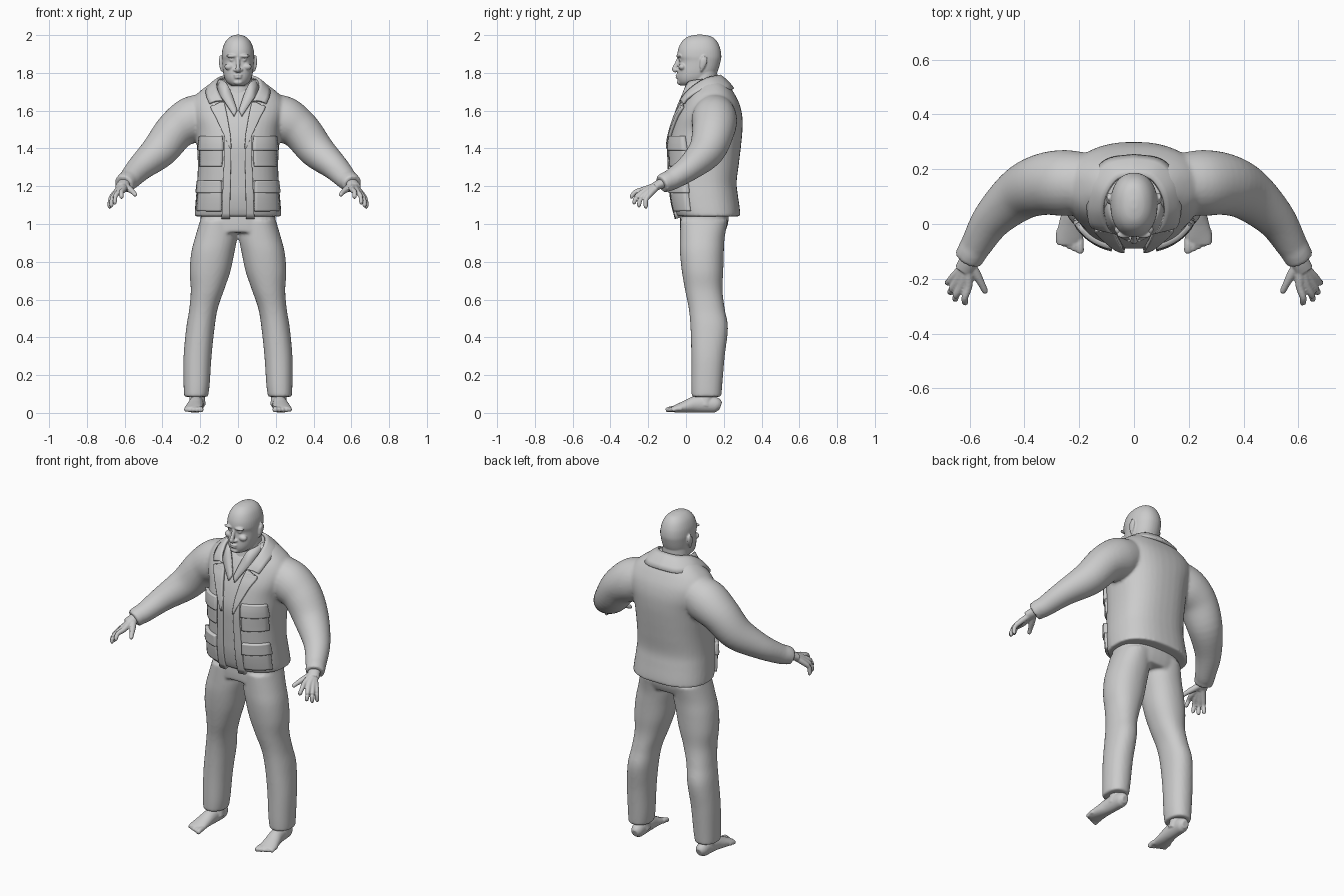
import bpy, bmesh, math
from mathutils import Vector

mat = bpy.data.materials.new("plain_grey")
mat.diffuse_color = (0.6, 0.6, 0.6, 1)


def spline(keys, n=5):
    """Smooth interpolation through rows of numbers."""
    out = []
    for i in range(len(keys) - 1):
        p0, p1, p2, p3 = (keys[max(0, min(len(keys) - 1, i + k))] for k in (-1, 0, 1, 2))
        for s in range(n):
            t = s / n
            out.append([0.5 * (2 * b + (c - a) * t + (2 * a - 5 * b + 4 * c - d) * t * t
                        + (3 * b - a - 3 * c + d) * t ** 3) for a, b, c, d in zip(p0, p1, p2, p3)])
    return out + [list(keys[-1])]


def loft(bm, rings):
    vs = [[bm.verts.new(p) for p in r] for r in rings]
    n = len(vs[0])
    for a, b in zip(vs, vs[1:]):
        for i in range(n):
            bm.faces.new((a[i], a[(i + 1) % n], b[(i + 1) % n], b[i]))
    bm.faces.new(vs[0][::-1])
    bm.faces.new(vs[-1])


def stack(bm, keys, power=2.2, side=1, seg=40):
    """Level rings: z, centre x, half width, front y, back y."""
    def se(v):
        return math.copysign(abs(v) ** (2 / power), v)
    rings = []
    for z, cx, hw, yf, yb in spline(keys):
        ang = [2 * math.pi * i / seg for i in range(seg)]
        rings.append([(side * cx + hw * se(math.cos(a)),
                       (yf + yb) / 2 + (yb - yf) / 2 * se(math.sin(a)), z) for a in ang])
    loft(bm, rings)


def tube(bm, keys, side=1, seg=20):
    """Rings along a path: x, y, z, sideways radius, upright radius."""
    ks = spline(keys)
    pts = [Vector((side * k[0], k[1], k[2])) for k in ks]
    rings = []
    for i, k in enumerate(ks):
        t = (pts[min(i + 1, len(pts) - 1)] - pts[max(i - 1, 0)]).normalized()
        ref = Vector((0, 0, 1)) if abs(t.z) < 0.9 else Vector((0, 1, 0))
        u = ref.cross(t).normalized()
        v = t.cross(u)
        rings.append([pts[i] + u * k[3] * math.cos(a) + v * k[4] * math.sin(a)
                      for a in (2 * math.pi * j / seg for j in range(seg))])
    loft(bm, rings)


def ball(bm, c, r):
    res = bmesh.ops.create_uvsphere(bm, u_segments=20, v_segments=12, radius=1)
    for v in res["verts"]:
        v.co = Vector((v.co.x * r[0] + c[0], v.co.y * r[1] + c[1], v.co.z * r[2] + c[2]))


def finish(name, bm, voxel=0, smooth=3):
    bmesh.ops.recalc_face_normals(bm, faces=bm.faces)
    me = bpy.data.meshes.new(name)
    bm.to_mesh(me)
    bm.free()
    me.materials.append(mat)
    for p in me.polygons:
        p.use_smooth = True
    ob = bpy.data.objects.new(name, me)
    bpy.context.collection.objects.link(ob)
    if voxel:
        m = ob.modifiers.new("blend", "REMESH")
        m.mode, m.voxel_size, m.use_smooth_shade = "VOXEL", voxel, True
        m = ob.modifiers.new("soften", "SMOOTH")
        m.factor, m.iterations = 0.5, smooth
    return ob


# Jacket body and sleeves
JACKET = [(1.04, 0, .23, -.05, .288), (1.08, 0, .228, -.065, .285), (1.15, 0, .222, -.078, .275),
          (1.22, 0, .216, -.083, .268), (1.32, 0, .213, -.088, .28), (1.42, 0, .218, -.09, .292),
          (1.50, 0, .225, -.075, .299), (1.57, 0, .245, -.052, .298), (1.63, 0, .25, -.022, .285),
          (1.68, 0, .225, .005, .262), (1.72, 0, .18, .035, .237), (1.75, 0, .135, .055, .21),
          (1.765, 0, .1, .07, .19)]
bm = bmesh.new()
stack(bm, JACKET, 2.4)
for s in (1, -1):
    tube(bm, [(.13, .15, 1.6, .1, .1), (.24, .15, 1.555, .12, .122), (.33, .145, 1.495, .113, .107),
              (.415, .11, 1.39, .098, .095), (.515, .02, 1.3, .074, .07), (.575, -.075, 1.236, .058, .056),
              (.59, -.1, 1.226, .055, .053), (.606, -.13, 1.21, .053, .05)], s, 28)
finish("jacket", bm, .009, 5)

# Front surface of the jacket, used to lay flaps and lapels on it
ROWS = spline(JACKET, 12)


def front(x, z):
    _, _, hw, yf, yb = min(ROWS, key=lambda r: abs(r[0] - z))
    return (yf + yb) / 2 - (yb - yf) / 2 * max(0, 1 - abs(x / hw) ** 2.4) ** (1 / 2.4)


def sheet(name, grid, thick):
    bm = bmesh.new()
    vs = [[bm.verts.new(p) for p in r] for r in grid]
    for a, b in zip(vs, vs[1:]):
        for i in range(len(a) - 1):
            bm.faces.new((a[i], a[i + 1], b[i + 1], b[i]))
    ob = finish(name, bm)
    m = ob.modifiers.new("pair", "MIRROR")
    m.use_clip = True
    m = ob.modifiers.new("thickness", "SOLIDIFY")
    m.thickness, m.offset = thick, 0
    with bpy.context.temp_override(object=ob, active_object=ob, selected_objects=[ob],
                                   selected_editable_objects=[ob]):
        bpy.ops.object.shade_smooth_by_angle(angle=math.radians(40))


def plate(name, rows, thick, lift=.0):
    grid = []
    for z, x0, x1 in spline(rows, 4):
        xs = [x0 + (x1 - x0) * i / 8 for i in range(9)]
        grid.append([(x, front(x, z) - lift, z) for x in xs])
    sheet(name, grid, thick)


# Pockets with flaps, front edges and lapels
plate("chest_pocket", [(1.40, .082, .196), (1.35, .082, .198), (1.305, .084, .198)], .02)
plate("chest_flap", [(1.465, .08, .194), (1.43, .078, .198), (1.39, .078, .2)], .034)
plate("hip_pocket", [(1.18, .088, .204), (1.12, .086, .208), (1.07, .086, .21)], .026)
plate("hip_flap", [(1.23, .086, .2), (1.2, .084, .204), (1.165, .084, .207)], .042)
plate("front_edge", [(1.03, .042, .085), (1.2, .04, .078), (1.38, .036, .07), (1.48, .04, .07)], .022)
plate("lapel", [(1.40, .034, .042), (1.48, .042, .078), (1.56, .055, .115), (1.615, .066, .143),
                (1.63, .07, .115), (1.645, .074, .088)], .018, .008)

# Turned-down jacket collar and shirt collar
inner = [(0, .178, 1.785), (.06, .165, 1.782), (.1, .11, 1.77), (.112, .05, 1.735), (.1, .0, 1.69), (.078, -.03, 1.65)]
outer = [(0, .25, 1.715), (.1, .232, 1.712), (.16, .16, 1.715), (.168, .07, 1.70), (.162, .01, 1.665), (.15, -.012, 1.637)]
grid = []
for a, b in zip(spline(inner), spline(outer)):
    a, b = Vector(a), Vector(b)
    mid = (a + b) / 2 + Vector((0, 0, .014))
    grid.append([a.lerp(mid, t).lerp(mid.lerp(b, t), t) for t in (0, .25, .5, .75, 1)])
sheet("jacket_collar", grid, .014)
top = [(.085, .11, 1.765), (.082, .05, 1.76), (.06, .01, 1.745), (.035, -.01, 1.69), (.004, -.045, 1.6)]
low = [(.105, .11, 1.735), (.105, .04, 1.715), (.09, -.012, 1.675), (.066, -.035, 1.64), (.02, -.06, 1.57)]
sheet("shirt_collar", [[Vector(a).lerp(Vector(b), t) for t in (0, .5, 1)]
                       for a, b in zip(spline(top), spline(low))], .012)

# Trousers
bm = bmesh.new()
stack(bm, [(1.12, 0, .195, -.03, .215), (1.05, 0, .197, -.03, .225), (1.0, 0, .2, -.032, .222),
           (.955, 0, .205, -.03, .205)], 2.5)
for s in (1, -1):
    stack(bm, [(1.02, .105, .095, -.03, .222), (.93, .116, .111, -.032, .205), (.85, .133, .114, -.032, .2),
               (.75, .148, .108, -.022, .197), (.65, .162, .088, -.005, .193), (.55, .183, .075, .015, .205),
               (.45, .199, .075, .024, .222), (.3, .214, .074, .028, .205), (.15, .219, .069, .028, .192),
               (.085, .222, .063, .03, .187)], 2.2, s)
finish("trousers", bm, .009, 4)

# Head with neck and face
bm = bmesh.new()
stack(bm, [(2.002, 0, .012, .055, .09), (1.992, 0, .04, .012, .135), (1.968, 0, .065, -.02, .163),
           (1.93, 0, .081, -.04, .181), (1.89, 0, .086, -.046, .187), (1.86, 0, .084, -.038, .183),
           (1.81, 0, .08, -.044, .168), (1.775, 0, .072, -.046, .145), (1.75, 0, .058, -.04, .115),
           (1.733, 0, .035, -.03, .08)], 2.2)
stack(bm, [(1.57, 0, .085, -.03, .18), (1.66, 0, .084, .005, .175), (1.73, 0, .078, .022, .168),
           (1.82, 0, .072, .03, .165)], 2)
tube(bm, [(0, -.036, 1.878, .009, .01), (0, -.05, 1.845, .011, .012), (0, -.062, 1.82, .013, .013),
          (0, -.05, 1.806, .014, .008)])
ball(bm, (0, -.046, 1.788), (.024, .01, .006))
ball(bm, (0, -.045, 1.776), (.021, .011, .006))
ball(bm, (0, -.034, 1.75), (.025, .014, .013))
for s in (1, -1):
    ball(bm, (s * .034, -.038, 1.889), (.03, .014, .009))
    ball(bm, (s * .031, -.028, 1.868), (.014, .011, .008))
    ball(bm, (s * .046, -.02, 1.832), (.026, .02, .018))
    ball(bm, (s * .015, -.044, 1.815), (.01, .012, .008))
    tube(bm, [(.078, .08, 1.81, .007, .007), (.088, .084, 1.825, .008, .012), (.092, .092, 1.855, .009, .019),
              (.092, .094, 1.875, .008, .018), (.086, .09, 1.888, .006, .01)], s)
finish("head", bm, .0045, 2)

# Hands: wrist, four fingers running from it, thumb
FINGERS = [((.605, -.225, 1.182), (.618, -.295, 1.14)), ((.63, -.222, 1.172), (.655, -.28, 1.108)),
           ((.647, -.21, 1.162), (.673, -.253, 1.092)), ((.658, -.193, 1.155), (.682, -.215, 1.085))]
for s, side in ((1, "left"), (-1, "right")):
    bm = bmesh.new()
    tube(bm, [(.585, -.09, 1.23, .035, .03), (.607, -.14, 1.21, .034, .026), (.622, -.17, 1.195, .034, .022)], s)
    for k, tip in FINGERS:
        k, tip = Vector(k), Vector(tip)
        w = Vector((.608, -.145, 1.208)).lerp(k, .3)
        m = k.lerp(tip, .5) + Vector((.006, -.008, .008))
        tube(bm, [(*w, .019, .017), (*k, .0155, .0155), (*m, .0125, .0125),
                  (*k.lerp(tip, .92), .011, .011), (*tip, .005, .005)], s, 14)
    tube(bm, [(.6, -.145, 1.205, .02, .018), (.575, -.185, 1.185, .017, .017), (.555, -.222, 1.168, .013, .013),
              (.544, -.245, 1.155, .011, .011), (.541, -.252, 1.15, .005, .005)], s, 14)
    finish(side + "_hand", bm, .0045, 2)

    # Bare foot with ankle and toes
    bm = bmesh.new()
    tube(bm, [(.215, .183, .035, .02, .022), (.216, .16, .042, .034, .04), (.218, .11, .047, .038, .046),
              (.222, .05, .045, .04, .044), (.229, 0, .034, .045, .033), (.235, -.05, .023, .05, .021),
              (.235, -.075, .018, .045, .014)], s, 24)
    tube(bm, [(.215, .1, .04, .045, .04), (.216, .11, .09, .04, .038), (.218, .115, .15, .042, .042)], s)
    for i in range(5):
        x, y, r = .197 + .0195 * i, -.107 + .0085 * i, .014 - .001 * i
        tube(bm, [(x, y + .05, .022, r, r), (x, y + .025, .021, r, r), (x, y + .006, .015, r, r * .95),
                  (x, y, .013, r * .5, r * .5)], s, 14)
    finish(side + "_foot", bm, .005, 2)
